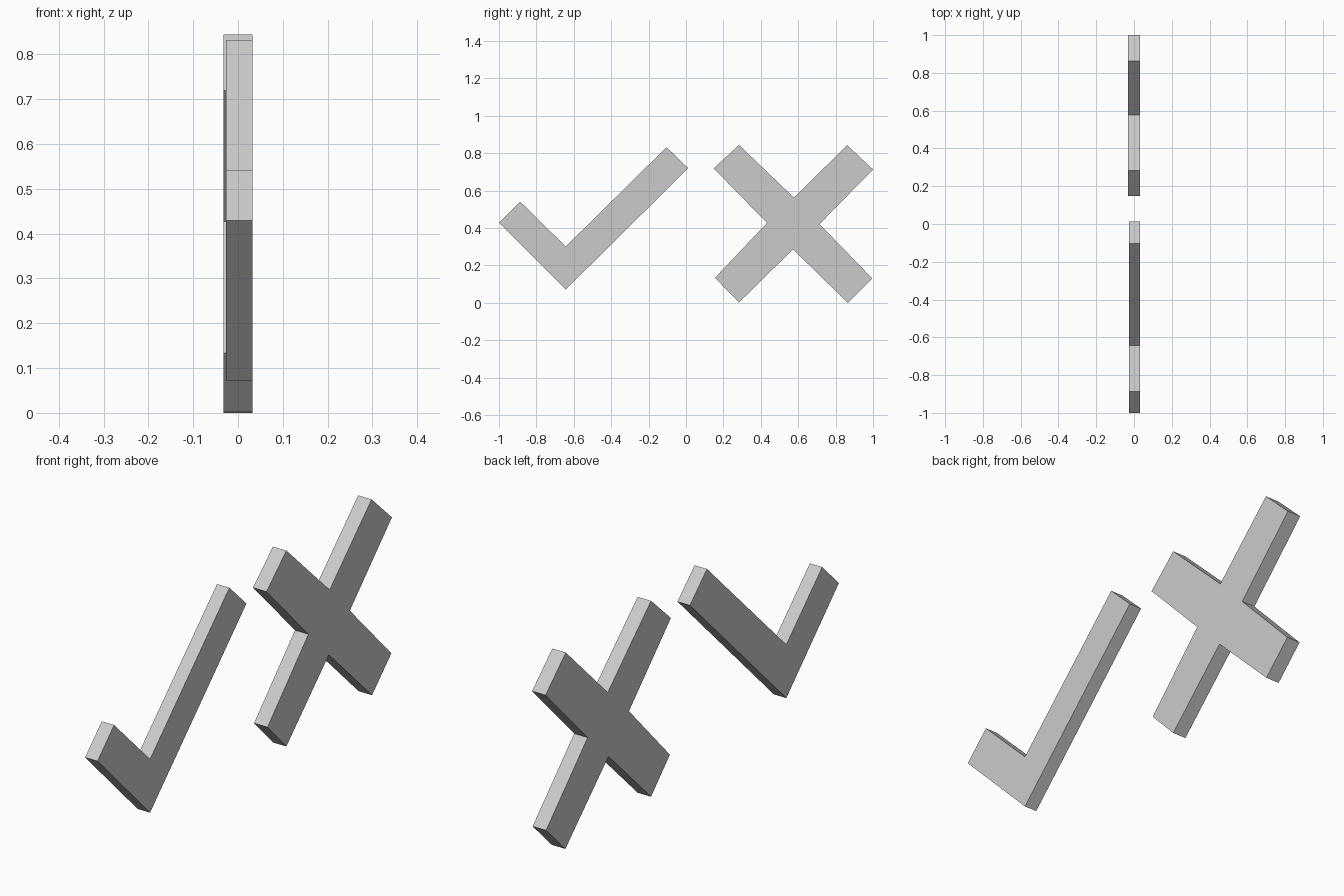
import bpy
import bmesh

if "Cube" in bpy.data.objects:
    bpy.data.objects.remove(bpy.data.objects["Cube"])


def extruded_profile(name, outline, x0, x1):
    """Closed (y, z) outline extruded along x from x0 to x1."""
    bm = bmesh.new()
    face = bm.faces.new([bm.verts.new((x0, y, z)) for y, z in outline])
    result = bmesh.ops.extrude_face_region(bm, geom=[face])
    verts = [g for g in result["geom"] if isinstance(g, bmesh.types.BMVert)]
    bmesh.ops.translate(bm, verts=verts, vec=(x1 - x0, 0, 0))
    bmesh.ops.recalc_face_normals(bm, faces=bm.faces)
    mesh = bpy.data.meshes.new(name)
    bm.to_mesh(mesh)
    bm.free()
    obj = bpy.data.objects.new(name, mesh)
    bpy.context.collection.objects.link(obj)
    return obj


# Check mark: short arm on the left, long arm on the right
extruded_profile("check_mark", [
    (-1.0, 0.429), (-0.643, 0.071), (0.012, 0.72),
    (-0.104, 0.832), (-0.643, 0.301), (-0.887, 0.541),
], -0.027, 0.032)

# Cross mark: four arms, slightly thicker than the check
extruded_profile("cross_mark", [
    (0.148, 0.719), (0.433, 0.427), (0.155, 0.134), (0.283, 0.002),
    (0.572, 0.286), (0.865, 0.0), (0.996, 0.13), (0.714, 0.421),
    (1.0, 0.713), (0.862, 0.843), (0.577, 0.563), (0.283, 0.844),
], -0.032, 0.032)
